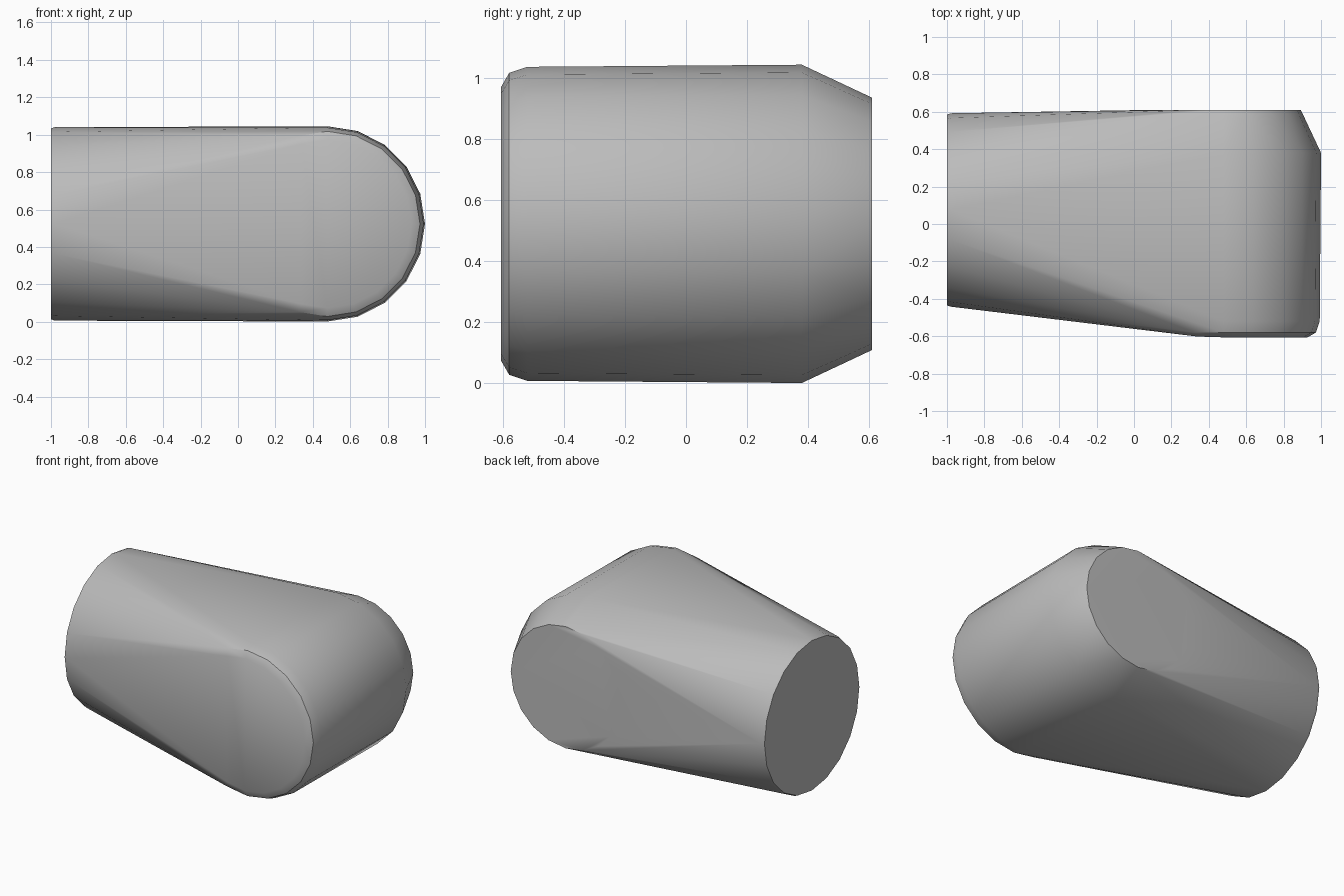
import bpy, bmesh, math

cube = bpy.data.objects.get("Cube")
if cube:
    bpy.data.objects.remove(cube, do_unlink=True)

grey = bpy.data.materials.new("plain grey")
grey.use_nodes = True
colour = (0.5, 0.5, 0.5, 1)
grey.diffuse_color = colour
grey.node_tree.nodes["Principled BSDF"].inputs["Base Color"].default_value = colour

SIDES = 20
MID_Z = 0.523


def circle(radius):
    for i in range(SIDES):
        a = math.tau * i / SIDES
        yield radius * math.cos(a), radius * math.sin(a)


bm = bmesh.new()

# Round end disc with a tiny chamfer, facing -x
for x, radius in ((-1, 0.51), (-0.98, 0.517)):
    for u, v in circle(radius):
        bm.verts.new((x, 0.075 + u, MID_Z + v))

# Thick cross cylinder: softened front rim, wide chamfer at the back
for y, radius in ((-0.606, 0.45), (-0.58, 0.495), (-0.52, 0.515), (0.38, 0.522), (0.61, 0.414)):
    for u, v in circle(radius):
        x = 0.478 + u
        # The front face slants back towards the round end
        slant = -0.445 - 0.117 * (x + 1)
        bm.verts.new((x, max(y, slant), MID_Z + v))

# Wrap both in one taut skin
hull = bmesh.ops.convex_hull(bm, input=bm.verts)
loose = {g for g in hull["geom_interior"] + hull["geom_unused"] if isinstance(g, bmesh.types.BMVert)}
bmesh.ops.delete(bm, geom=list(loose), context="VERTS")
bmesh.ops.dissolve_limit(bm, angle_limit=math.radians(0.5), verts=bm.verts, edges=bm.edges)
bmesh.ops.recalc_face_normals(bm, faces=bm.faces)

mesh = bpy.data.meshes.new("rounded_body")
bm.to_mesh(mesh)
bm.free()
mesh.materials.append(grey)
body = bpy.data.objects.new("rounded_body", mesh)
bpy.context.collection.objects.link(body)
bpy.context.view_layer.objects.active = body
body.select_set(True)
bpy.ops.object.shade_smooth_by_angle(angle=math.radians(35))
